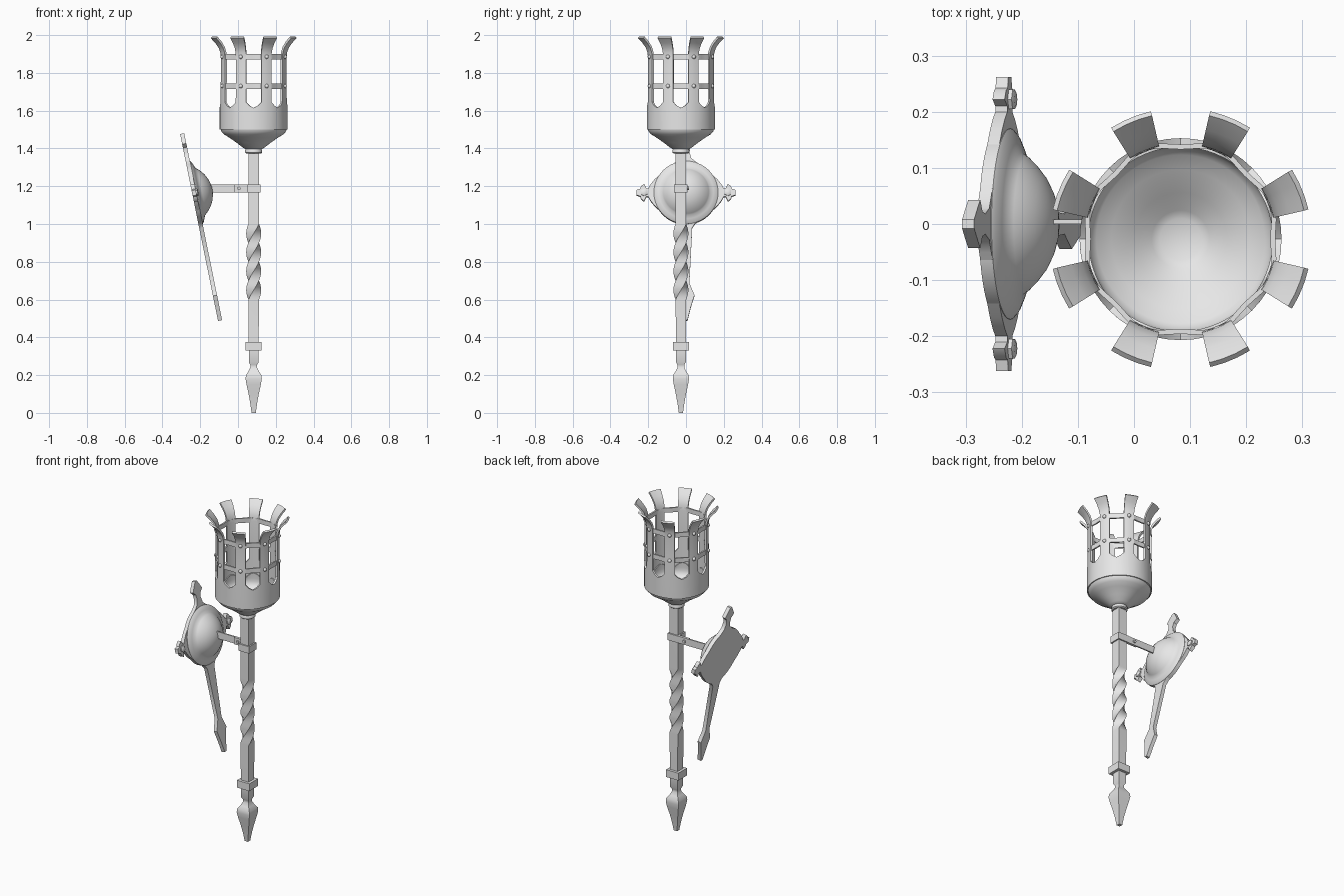
import bpy, bmesh, math
from mathutils import Matrix, Vector

old = bpy.data.objects.get("Cube")
if old:
    bpy.data.objects.remove(old, do_unlink=True)

iron = bpy.data.materials.new("grey_iron")
iron.use_nodes = True
iron.diffuse_color = (0.8, 0.8, 0.8, 1)
iron.node_tree.nodes["Principled BSDF"].inputs["Base Color"].default_value = (0.8, 0.8, 0.8, 1)

AX, AY = 0.083, -0.027                      # torch axis
TORCH = Matrix.Translation((AX, AY, 0))
# wall plate frame: x across, y up the plate, z out towards the torch
S, C = math.sin(0.2), math.cos(0.2)
PLATE = Matrix(((0, -S, C, -0.232), (1, 0, 0, 0), (0, C, S, 1.165), (0, 0, 0, 1)))
TINES = [math.radians(22.5 + 45 * k) for k in range(8)]


def finish(name, bm, matrix, thick=0, angle=35):
    """Turn a bmesh into a shaded object, thickened inwards if asked."""
    bmesh.ops.remove_doubles(bm, verts=bm.verts, dist=1e-5)
    bmesh.ops.recalc_face_normals(bm, faces=bm.faces)
    me = bpy.data.meshes.new(name)
    bm.to_mesh(me)
    bm.free()
    ob = bpy.data.objects.new(name, me)
    bpy.context.collection.objects.link(ob)
    me.materials.append(iron)
    ob.matrix_world = matrix
    bpy.ops.object.select_all(action='DESELECT')
    ob.select_set(True)
    bpy.context.view_layer.objects.active = ob
    if thick:
        mod = ob.modifiers.new("thickness", 'SOLIDIFY')
        mod.thickness, mod.offset = thick, -1
        bpy.ops.object.modifier_apply(modifier=mod.name)
    bpy.ops.object.shade_smooth_by_angle(angle=math.radians(angle))
    return ob


def skin(bm, rings, caps=True):
    """Bridge closed rings of points."""
    rows = [[bm.verts.new(p) for p in ring] for ring in rings]
    n = len(rows[0])
    for a, b in zip(rows, rows[1:]):
        for i in range(n):
            j = (i + 1) % n
            bm.faces.new((a[i], a[j], b[j], b[i]))
    if caps:
        bm.faces.new(rows[0][::-1])
        bm.faces.new(rows[-1])


def circle(r, z, n=64):
    return [(r * math.cos(t), r * math.sin(t), z)
            for t in (2 * math.pi * i / n for i in range(n))]


def lathe(name, profile, matrix, n=64):
    bm = bmesh.new()
    skin(bm, [circle(r, z, n) for r, z in profile])
    return finish(name, bm, matrix)


def square_loft(name, sections):
    """Square bar on the torch axis; sections are (z, half width, turn)."""
    bm = bmesh.new()
    skin(bm, [[(h * math.sqrt(2) * math.cos(t + q * math.pi / 2),
                h * math.sqrt(2) * math.sin(t + q * math.pi / 2), z) for q in range(4)]
              for z, h, t in ((z, h, a + math.pi / 4) for z, h, a in sections)])
    return finish(name, bm, TORCH)


def slab(name, half, matrix, depth=0.011):
    """Prism from a half outline (half width, height) mirrored across x."""
    outline = half + [(-x, y) for x, y in reversed(half)]
    bm = bmesh.new()
    skin(bm, [[(x, y, z) for x, y in outline] for z in (-depth, depth)])
    return finish(name, bm, matrix)


def box(name, x, y, z):
    bm = bmesh.new()
    skin(bm, [[(x[0], y[0], h), (x[1], y[0], h), (x[1], y[1], h), (x[0], y[1], h)] for h in z])
    return finish(name, bm, Matrix())


# shaft with a twisted middle
twist = [(0.6 + 0.4 * i / 32, 0.028, 2 * math.pi * i / 32) for i in range(33)]
square_loft("shaft", [(0.35, 0.026, 0)] + twist + [(1.39, 0.028, 0)])
square_loft("lower_collar", [(0.33, 0.042, 0), (0.375, 0.042, 0)])
square_loft("spear_point", [
    (0.0, 0.011, 0), (0.05, 0.018, 0), (0.1, 0.027, 0), (0.15, 0.038, 0), (0.18, 0.043, 0),
    (0.2, 0.041, 0), (0.22, 0.028, 0), (0.24, 0.018, 0), (0.255, 0.018, 0), (0.268, 0.026, 0),
    (0.34, 0.026, 0)])

# bowl with a scalloped upper edge
lathe("neck_ring", [(0.038, 1.373), (0.045, 1.378), (0.045, 1.39), (0.04, 1.4)], TORCH)
bm = bmesh.new()
rings = [circle(r, z) for r, z in (
    (0.04, 1.395), (0.058, 1.405), (0.09, 1.43), (0.13, 1.458),
    (0.158, 1.475), (0.171, 1.49), (0.177, 1.51), (0.178, 1.53))]
rings.append([(x, y, 1.548 - 0.016 * math.cos(8 * math.atan2(y, x))) for x, y, z in circle(0.176, 0)])
skin(bm, rings, caps=False)
bm.faces.new([v for v in bm.verts if abs(v.co.z - 1.395) < 1e-4])
finish("bowl", bm, TORCH, 0.012)

# basket wall with pointed window sills and eight flared tines
bm = bmesh.new()
W = math.radians(9.5)
tine_path = [(0.169, 1.645), (0.168, 1.76), (0.168, 1.88), (0.171, 1.91),
             (0.181, 1.938), (0.2, 1.965), (0.226, 1.992)]


def polar(r, a, z):
    return bm.verts.new((r * math.cos(a), r * math.sin(a), z))


for t in TINES:
    cols = [t - math.pi / 8, t - 2 * W * 0.8, t - W, t - W / 3, t + W / 3, t + W,
            t + 2 * W * 0.8, t + math.pi / 8]
    tops = [1.615, 1.627] + [1.645] * 4 + [1.627, 1.615]
    for i in range(7):
        a, b = cols[i], cols[i + 1]
        bm.faces.new((polar(0.169, a, 1.5), polar(0.169, b, 1.5),
                      polar(0.169, b, tops[i + 1]), polar(0.169, a, tops[i])))
        if 2 <= i <= 4:
            for (r0, z0), (r1, z1) in zip(tine_path, tine_path[1:]):
                bm.faces.new((polar(r0, a, z0), polar(r0, b, z0), polar(r1, b, z1), polar(r1, a, z1)))
finish("basket_tines", bm, TORCH, 0.011)

# hoops that swell over each tine, with rivets
for label, z in (("lower", 1.73), ("upper", 1.885)):
    bm = bmesh.new()
    rings = []
    for inset, h in ((0.009, -0.014), (0, -0.014), (0, 0.014), (0.009, 0.014), (0.009, -0.014)):
        rings.append([(x * k, y * k, z + h) for x, y, k in (
            (x, y, 0.174 - 0.005 * math.cos(8 * math.atan2(y, x)) - inset)
            for x, y, _ in circle(1, 0))])
    skin(bm, rings, caps=False)
    finish(label + "_hoop", bm, TORCH)
    bm = bmesh.new()
    for t in TINES:
        bmesh.ops.create_uvsphere(bm, u_segments=10, v_segments=6, radius=0.011,
                                  matrix=Matrix.Translation((0.179 * math.cos(t), 0.179 * math.sin(t), z)))
    finish(label + "_rivets", bm, TORCH)

# domed wall plate
lathe("wall_plate", [(0.17, -0.011), (0.17, 0.012), (0.163, 0.018), (0.145, 0.026), (0.127, 0.033),
                     (0.12, 0.042), (0.105, 0.057), (0.085, 0.073), (0.06, 0.086),
                     (0.035, 0.094), (0.012, 0.098)], PLATE)
slab("top_finial", [(0.09, 0.14), (0.05, 0.167), (0.028, 0.185), (0.018, 0.22), (0.022, 0.245),
                    (0.043, 0.265), (0.028, 0.29), (0.008, 0.32)], PLATE)
slab("tail", [(0.008, -0.69), (0.025, -0.62), (0.045, -0.555), (0.018, -0.49),
              (0.033, -0.19), (0.05, -0.165), (0.09, -0.14)][::-1], PLATE)
for side, turn in (("left", -1), ("right", 1)):
    spin = PLATE @ Matrix.Rotation(turn * math.pi / 2, 4, 'Z')
    slab(side + "_lug", [(0.11, 0.125), (0.07, 0.167), (0.045, 0.187), (0.022, 0.2), (0.022, 0.21),
                         (0.047, 0.222), (0.034, 0.238), (0.02, 0.242), (0.014, 0.262)], spin)
    lathe(side + "_bolt", [(0.02, 0.005), (0.02, 0.018), (0.013, 0.022)],
          spin @ Matrix.Translation((0, 0.222, 0)), 6)

# strap from the plate, clamped round the shaft
ZS = (1.168, 1.21)
box("strap", (-0.15, AX), (0.0, 0.008), ZS)
box("clamp_ear", (-0.02, AX - 0.03), (-0.008, 0.0), ZS)
box("clamp_band", (AX - 0.036, AX + 0.036), (AY - 0.036, AY + 0.036), ZS)
lathe("clamp_bolt", [(0.009, -0.016), (0.009, 0.016)],
      Matrix.Translation((0.005, 0, 1.189)) @ Matrix.Rotation(math.pi / 2, 4, 'X'), 8)
